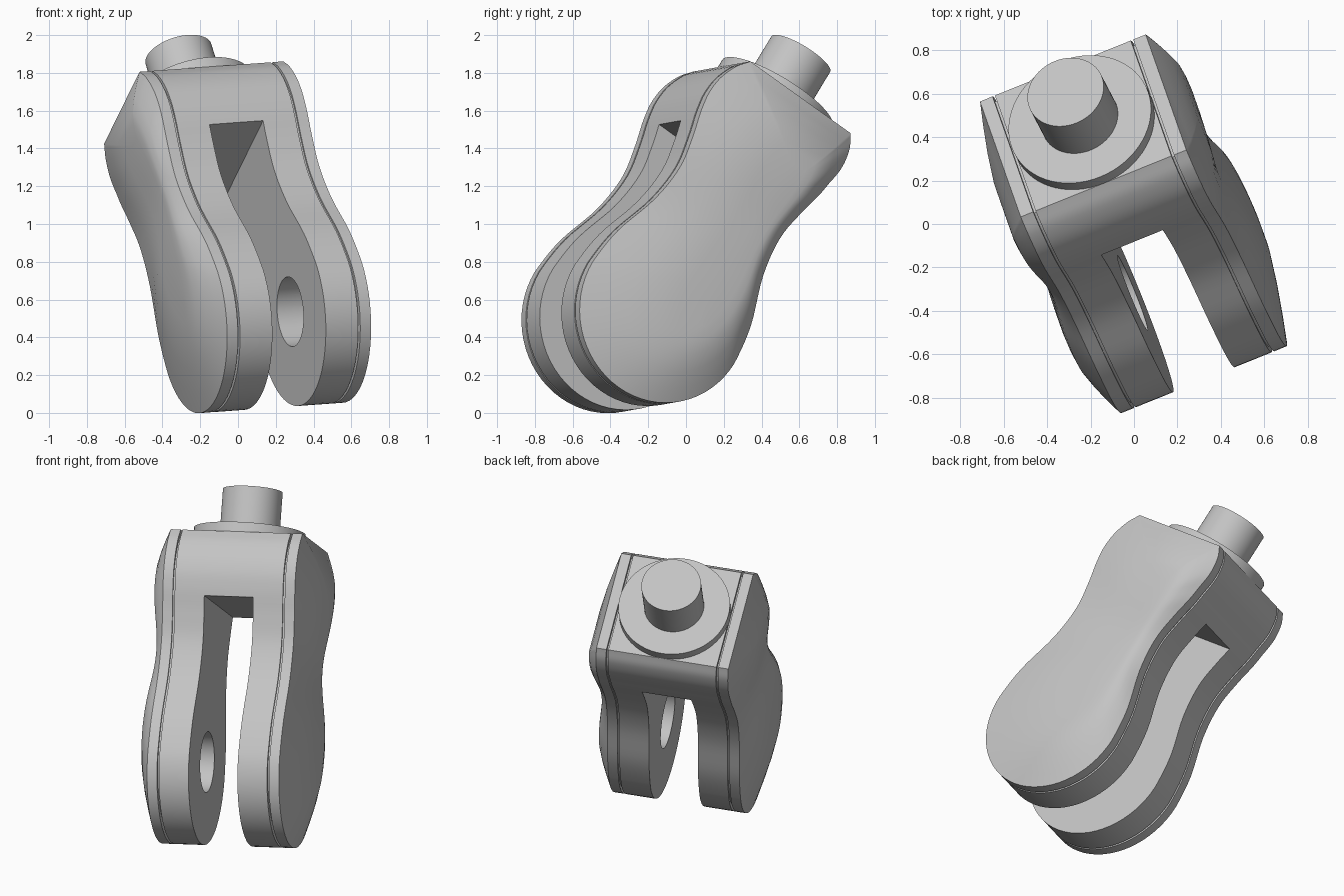
import bpy, bmesh, math
from mathutils import Matrix, Vector

if "Cube" in bpy.data.objects:
    bpy.data.objects.remove(bpy.data.objects["Cube"], do_unlink=True)

grey = bpy.data.materials.new("light_grey")
grey.use_nodes = True
grey.diffuse_color = (0.55, 0.55, 0.55, 1)
grey.node_tree.nodes["Principled BSDF"].inputs["Base Color"].default_value = (0.55, 0.55, 0.55, 1)

# Tilted frame: x across the fork, y to the back, z along the pin
across = Vector((0.925, 0.374, 0.067)).normalized()
pin_axis = Vector((0.268, -0.785, 0.56)).cross(across).normalized()
back = pin_axis.cross(across)
FRAME = Matrix((across, back, pin_axis)).transposed().to_4x4()
FRAME.translation = (-0.234, 0.4525, 1.643)

END_Z, END_R, LEAN = -1.4, 0.48, 0.032
RIM = 0.412


def half_profile():
    """Half widths down the side: flat top, shoulder, waist, round end."""
    keys = [(0.34, 0), (0.39, -0.08), (0.418, -0.2), (0.403, -0.36), (0.365, -0.52),
            (0.338, -0.7), (0.366, -0.92), (0.45, -1.18), (END_R, END_Z)]
    keys = [Vector(k) for k in keys]
    ext = [2 * keys[0] - keys[1]] + keys + [Vector((END_R, END_Z - 0.2))]
    pts = []
    for p0, p1, p2, p3 in zip(ext, ext[1:], ext[2:], ext[3:]):
        for i in range(5):
            t = i / 5
            pts.append(0.5 * (2 * p1 + (p2 - p0) * t + (2 * p0 - 5 * p1 + 4 * p2 - p3) * t ** 2
                              + (3 * p1 - p0 - 3 * p2 + p3) * t ** 3))
    for i in range(16):
        a = math.pi / 2 * i / 16
        pts.append(Vector((END_R * math.cos(a), END_Z - END_R * math.sin(a))))
    return pts


half = half_profile()
outline = half + [Vector((0, END_Z - END_R))] + [Vector((-p.x, p.y)) for p in reversed(half)]
# The lower part sits slightly forward of the top
outline = [Vector((p.x + LEAN * min(1, -3.5 * p.y), p.y)) for p in outline]


def finish(obj):
    obj.data.materials.append(grey)
    obj.matrix_world = FRAME
    bpy.ops.object.select_all(action='DESELECT')
    obj.select_set(True)
    bpy.context.view_layer.objects.active = obj
    bpy.ops.object.shade_smooth_by_angle(angle=math.radians(30))


def loft(name, rings, centre):
    """Join copies of the outline, given as (x, width scale, height scale) about a centre."""
    bm = bmesh.new()
    loops = []
    for x, kw, kh in rings:
        loops.append([bm.verts.new((x, -(centre[0] + (p.x - centre[0]) * kw),
                                    centre[1] + (p.y - centre[1]) * kh)) for p in outline])
    n = len(outline)
    for a, b in zip(loops, loops[1:]):
        for i in range(n):
            j = (i + 1) % n
            bm.faces.new((a[i], a[j], b[j], b[i]))
    bm.faces.new(loops[0])
    # Last end is closed in strips between the two long sides
    last = loops[-1]
    for i in range(n // 2 - 1):
        bm.faces.new((last[i], last[i + 1], last[n - 2 - i], last[n - 1 - i]))
    bm.faces.new((last[n // 2 - 1], last[n // 2], last[n // 2 + 1]))
    return to_object(name, bm)


def to_object(name, bm):
    bmesh.ops.recalc_face_normals(bm, faces=bm.faces)
    mesh = bpy.data.meshes.new(name)
    bm.to_mesh(mesh)
    bm.free()
    obj = bpy.data.objects.new(name, mesh)
    bpy.context.collection.objects.link(obj)
    return obj


def cylinder(name, radius, depth, matrix):
    bm = bmesh.new()
    bmesh.ops.create_cone(bm, cap_ends=True, segments=64, radius1=radius, radius2=radius,
                          depth=depth, matrix=matrix)
    return to_object(name, bm)


def cut(obj, cutter):
    cutter.hide_render = True
    mod = obj.modifiers.new("cut", 'BOOLEAN')
    mod.operation, mod.solver, mod.object = 'DIFFERENCE', 'EXACT', cutter
    bpy.context.view_layer.objects.active = obj
    bpy.ops.object.modifier_apply(modifier=mod.name)
    bpy.data.objects.remove(cutter, do_unlink=True)


# Fork body with a thin recessed step on each side
steps = [(-0.352, 0.965), (-0.338, 0.965), (-0.338, 1), (0.338, 1), (0.338, 0.965), (0.352, 0.965)]
body = loft("fork_body", [(x, k, k) for x, k in steps], (LEAN, -0.8))

# Slot between the two arms
bm = bmesh.new()
bmesh.ops.create_cube(bm, size=1, matrix=Matrix.Translation((0, 0, -1.415))
                      @ Matrix.Diagonal((0.306, 2, 2, 1)))
cut(body, to_object("slot_cutter", bm))

# Axle hole through both arms
cut(body, cylinder("hole_cutter", 0.185, 1, Matrix.Translation((0, -LEAN, -1.375))
                   @ Matrix.Rotation(math.pi / 2, 4, 'Y')))
finish(body)

# Cover plates: the same part turned half round, ridge near the back on the left
# plate and near the front on the right plate, with a dip at the waist
slope = [(0.35, 1), (RIM, 1), (0.441, 0.84), (0.47, 0.66), (0.495, 0.46),
         (0.502, 0.3), (0.505, 0.12)]
for name, side, ridge in (("left_cover", 1, -0.19), ("right_cover", -1, 0.23)):
    cover = loft(name, [(side * x, k, 0.48 + 0.52 * k) for x, k in slope], (ridge, -0.75))
    for v in cover.data.vertices:
        rise = abs(v.co.x) - RIM
        if rise > 0:
            dip = 0.45 * math.exp(-((v.co.z + 0.75) / 0.28) ** 2)
            v.co.x = side * (RIM + rise * (1 - dip))
    finish(cover)

# Flange and pin on the flat top
finish(cylinder("flange", 0.34, 0.08, Matrix.Translation((0, 0, 0.02))))
finish(cylinder("pin", 0.182, 0.29, Matrix.Translation((0, 0, 0.165))))
